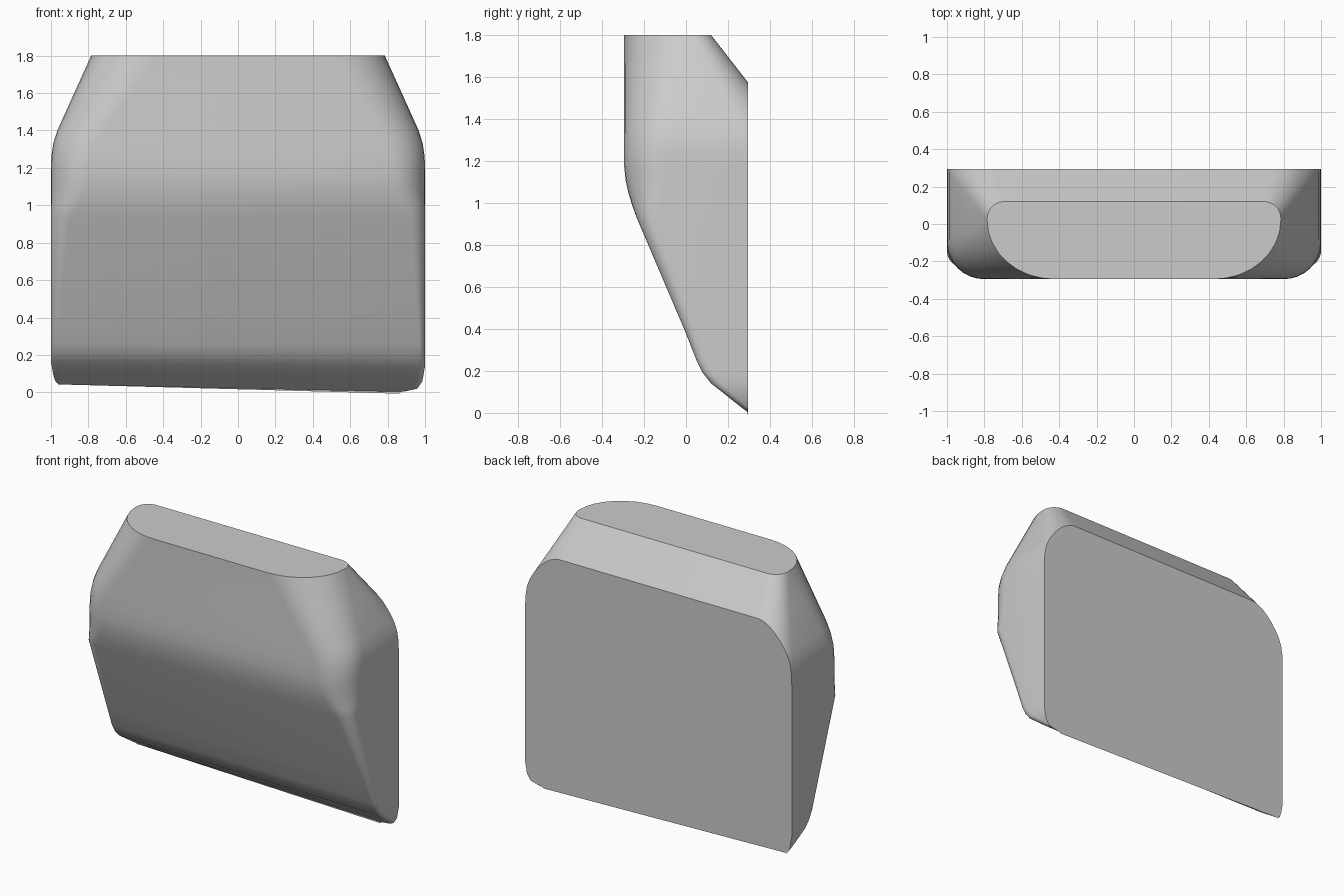
import bpy, bmesh, math
from mathutils import Vector

if "Cube" in bpy.data.objects:
    bpy.data.objects.remove(bpy.data.objects["Cube"], do_unlink=True)

BACK = 0.295   # flat back plane
STEPS = 8      # segments per rounded corner

grey = bpy.data.materials.new("plain grey")
grey.use_nodes = True
grey.diffuse_color = (0.6, 0.6, 0.6, 1)
grey.node_tree.nodes["Principled BSDF"].inputs["Base Color"].default_value = (0.6, 0.6, 0.6, 1)

# Section: height, left half width, right half width, front y, corner x, corner y
SECTIONS = [
    (-0.01, 0.86, 0.965, 0.308, 0.02, 0.02),
    (0.02, 0.96, 0.977, 0.27, 0.025, 0.03),
    (0.06, 0.986, 0.988, 0.22, 0.03, 0.04),
    (0.14, 1.0, 1.0, 0.12, 0.03, 0.05),
    (0.19, 1.0, 1.0, 0.08, 0.03, 0.05),
    (0.25, 1.0, 1.0, 0.05, 0.03, 0.05),
    (0.39, 1.0, 1.0, -0.005, 0.04, 0.055),
    (0.93, 1.0, 1.0, -0.235, 0.10, 0.09),
    (0.99, 1.0, 1.0, -0.257, 0.14, 0.13),
    (1.05, 1.0, 1.0, -0.275, 0.17, 0.165),
    (1.11, 1.0, 1.0, -0.288, 0.19, 0.185),
    (1.18, 1.0, 1.0, -0.295, 0.20, 0.195),
    (1.26, 0.998, 0.998, -0.295, 0.21, 0.20),
    (1.33, 0.988, 0.988, -0.295, 0.23, 0.215),
    (1.40, 0.966, 0.966, -0.295, 0.25, 0.23),
    (1.60, 0.876, 0.876, -0.295, 0.305, 0.275),
    (1.80, 0.785, 0.785, -0.295, 0.36, 0.315),
]


def section(z, left, right, front, cx, cy):
    """Rounded outline of the body at one height, before the back is cut."""
    rear = 0.12 + min(1.8 - z, 0.5) * 0.778
    rr = 0.09 + min(1.8 - z, 0.5) * 0.25
    corners = [(left, front, -1, 1, cx, cy), (left, rear, 1, 1, rr, rr),
               (-right, rear, 1, -1, rr, rr), (-right, front, -1, -1, cx, cy)]
    pts = []
    for x, y, sy, sx, rx, ry in corners:
        arc = []
        for i in range(STEPS + 1):
            a = math.pi / 2 * i / STEPS
            arc.append((x - sx * rx * (1 - math.cos(a)), y - sy * ry * (1 - math.sin(a))))
        pts += arc if sx * sy > 0 else arc[::-1]
    # The lower edge is slightly tilted
    tilt = 0.022 * max(0, 1 - max(z, 0) / 0.3)
    return [Vector((px, py, z + tilt * (1 - px))) for px, py in pts]


# Loft the body through its sections
bm = bmesh.new()
rings = [[bm.verts.new(p) for p in section(*s)] for s in SECTIONS]
for low, high in zip(rings, rings[1:]):
    for i in range(len(low)):
        j = (i + 1) % len(low)
        bm.faces.new((low[i], low[j], high[j], high[i]))
bm.faces.new(rings[0][::-1])
bm.faces.new(rings[-1])

# Cut the body at the back plane
bmesh.ops.bisect_plane(bm, geom=bm.verts[:] + bm.edges[:] + bm.faces[:],
                       plane_co=(0, BACK, 0), plane_no=(0, 1, 0), clear_outer=True)
bmesh.ops.delete(bm, geom=[v for v in bm.verts if not v.link_faces], context="VERTS")
bmesh.ops.remove_doubles(bm, verts=bm.verts[:], dist=0.0005)

# Close the back with one flat panel, its rim ordered around the middle
rim = [v for v in bm.verts if abs(v.co.y - BACK) < 0.0002]
rim.sort(key=lambda v: math.atan2(v.co.z - 0.8, v.co.x))
bm.faces.new(rim)
bmesh.ops.recalc_face_normals(bm, faces=bm.faces[:])

mesh = bpy.data.meshes.new("tapered_body")
bm.to_mesh(mesh)
bm.free()
mesh.materials.append(grey)
body = bpy.data.objects.new("tapered_body", mesh)
bpy.context.collection.objects.link(body)

# Smooth shading with crisp rims
bpy.ops.object.select_all(action="DESELECT")
body.select_set(True)
bpy.context.view_layer.objects.active = body
bpy.ops.object.shade_smooth_by_angle(angle=math.radians(28))
